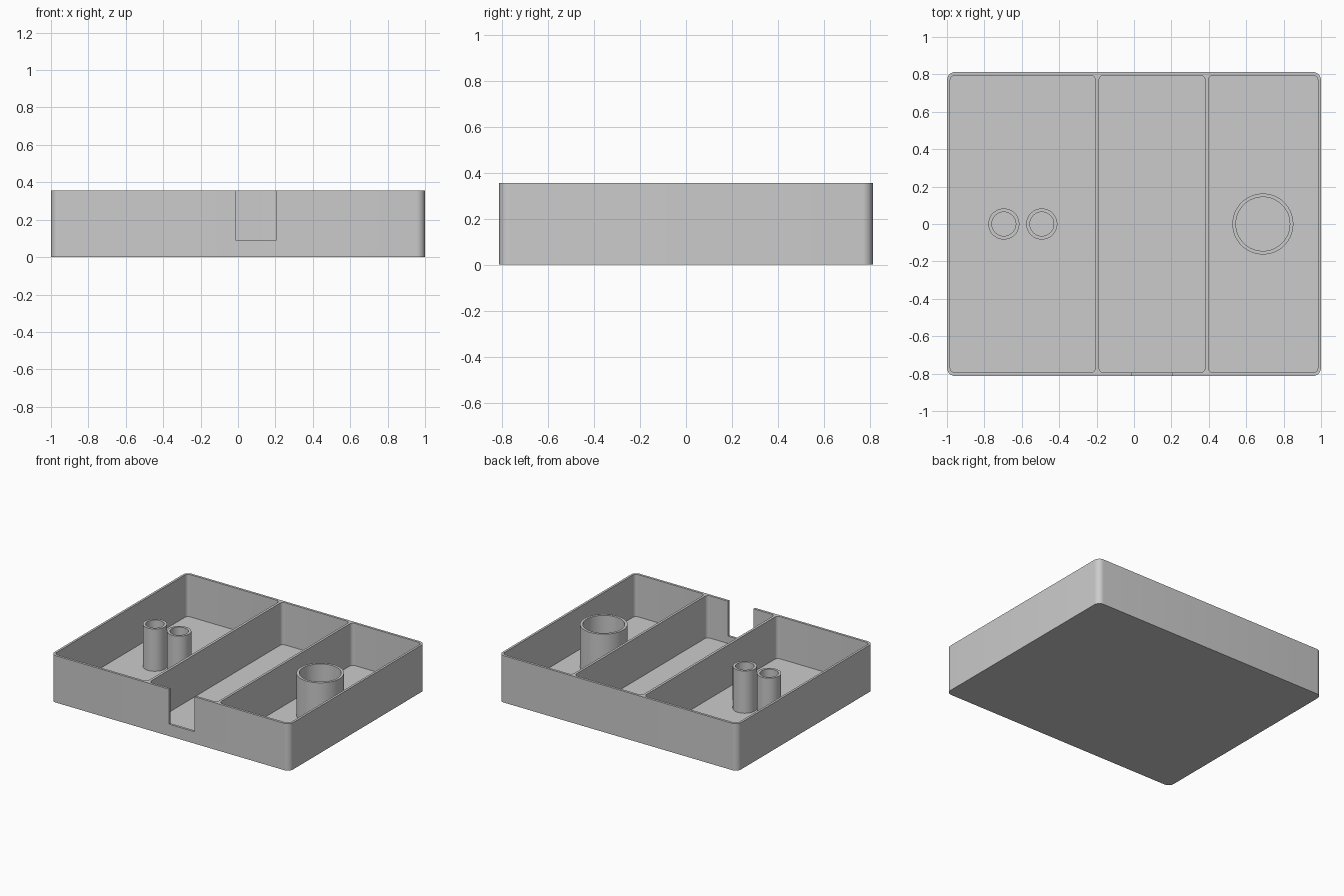
import bpy
import bmesh
from math import cos, sin, pi, radians

if "Cube" in bpy.data.objects:
    bpy.data.objects.remove(bpy.data.objects["Cube"], do_unlink=True)

HEIGHT, FLOOR = 0.355, 0.035
HALF_X, HALF_Y = 1.0, 0.813
INNER_X, INNER_Y = 0.983, 0.795

grey = bpy.data.materials.new("plain_grey")
grey.use_nodes = True
grey.diffuse_color = (0.6, 0.6, 0.6, 1)
grey.node_tree.nodes["Principled BSDF"].inputs["Base Color"].default_value = (0.6, 0.6, 0.6, 1)


def make_object(name, bm):
    bmesh.ops.recalc_face_normals(bm, faces=bm.faces[:])
    mesh = bpy.data.meshes.new(name)
    bm.to_mesh(mesh)
    bm.free()
    mesh.materials.append(grey)
    obj = bpy.data.objects.new(name, mesh)
    bpy.context.collection.objects.link(obj)
    return obj


def rounded_block(name, x0, x1, y0, y1, z0, z1, radius=0.0, steps=8):
    """Upright block whose four vertical edges are rounded."""
    corners = [(x1, y1, -1, -1), (x0, y1, 1, -1), (x0, y0, 1, 1), (x1, y0, -1, 1)]
    bm = bmesh.new()
    ring = []
    for i, (x, y, sx, sy) in enumerate(corners):
        for k in range(steps + 1 if radius else 1):
            a = pi / 2 * (i + k / steps)
            ring.append(bm.verts.new((x + radius * (sx + cos(a)) if radius else x,
                                      y + radius * (sy + sin(a)) if radius else y, z0)))
    base = bm.faces.new(ring)
    top = bmesh.ops.extrude_face_region(bm, geom=[base], use_keep_orig=True)
    verts = [g for g in top["geom"] if isinstance(g, bmesh.types.BMVert)]
    bmesh.ops.translate(bm, verts=verts, vec=(0, 0, z1 - z0))
    return make_object(name, bm)


def tube(name, x, outer, inner, segments=64):
    """Hollow post, rooted a little way into the floor."""
    bm = bmesh.new()
    section = [(outer, FLOOR - 0.01), (outer, HEIGHT), (inner, HEIGHT), (inner, FLOOR - 0.01)]
    rings = [[bm.verts.new((x + r * cos(2 * pi * i / segments),
                            r * sin(2 * pi * i / segments), z))
              for i in range(segments)] for r, z in section]
    for a, b in zip(rings, rings[1:] + rings[:1]):
        for i in range(segments):
            j = (i + 1) % segments
            bm.faces.new((a[i], a[j], b[j], b[i]))
    return make_object(name, bm)


def smooth(obj):
    bpy.ops.object.select_all(action='DESELECT')
    obj.select_set(True)
    bpy.context.view_layer.objects.active = obj
    bpy.ops.object.shade_smooth_by_angle(angle=radians(30))


def cut(obj, cutter):
    mod = obj.modifiers.new("cut", 'BOOLEAN')
    mod.operation = 'DIFFERENCE'
    mod.solver = 'EXACT'
    mod.object = cutter
    cutter.hide_render = True
    bpy.context.view_layer.objects.active = obj
    bpy.ops.object.modifier_apply(modifier=mod.name)
    bpy.data.objects.remove(cutter, do_unlink=True)


# Tray body
tray = rounded_block("tray", -HALF_X, HALF_X, -HALF_Y, HALF_Y, 0, HEIGHT, 0.045)

# Three compartments, leaving two thin dividers between them
for x0, x1 in ((-INNER_X, -0.206), (-0.187, 0.38), (0.398, INNER_X)):
    cut(tray, rounded_block("compartment_cutter", x0, x1, -INNER_Y, INNER_Y,
                            FLOOR, HEIGHT + 0.1, 0.027))

# Square notch in the front wall of the middle compartment
cut(tray, rounded_block("notch_cutter", -0.01, 0.203, -HALF_Y - 0.1, -INNER_Y + 0.05,
                        0.09, HEIGHT + 0.1))
smooth(tray)

# Hollow posts
for name, x, outer, inner in (("small_post_right", -0.696, 0.083, 0.064),
                              ("small_post_inner", -0.493, 0.083, 0.064),
                              ("large_post", 0.689, 0.163, 0.144)):
    smooth(tube(name, x, outer, inner))
